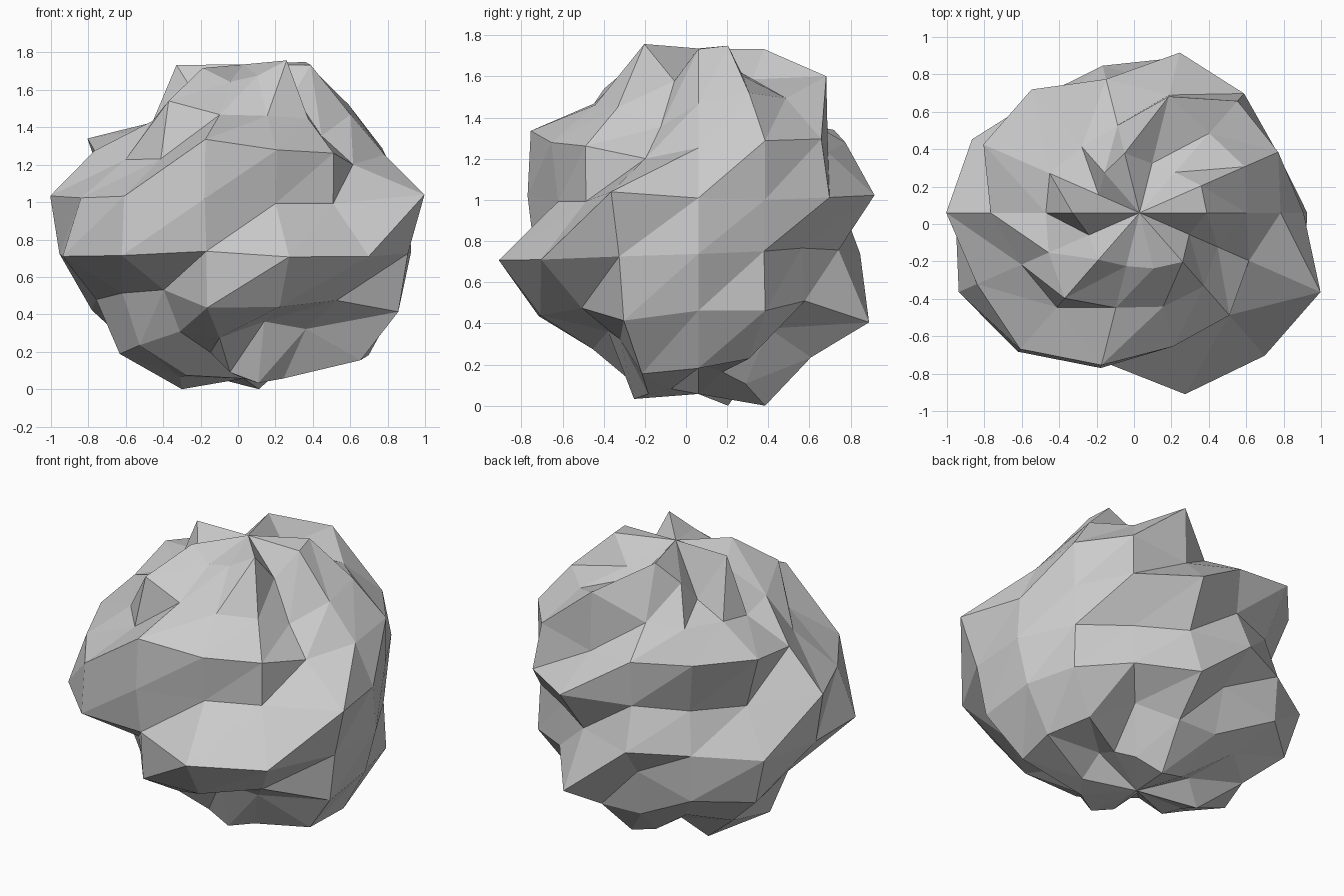
import bpy
import bmesh
from math import sin, cos, pi
from mathutils import Vector

SPOKES = 14
CENTRE = Vector((0.03, 0.06, 0.88))
STRETCH = Vector((1.0, 0.91, 0.87))

# Cross-sections of the boulder from top to bottom: reach in percent along
# each spoke, starting at +x and turning anticlockwise seen from above.
SECTIONS = {
    "crown":          (105, 107, 89, 87, 105, 88, 71, 105, 88, 103, 94, 98, 108, 86),
    "upper_shoulder": (89, 97, 93, 109, 82, 77, 83, 78, 84, 100, 89, 88, 86, 72),
    "lower_shoulder": (87, 95, 97, 82, 93, 107, 107, 92, 81, 82, 106, 93, 89, 75),
    "upper_belly":    (89, 83, 91, 98, 79, 80, 81, 105, 98, 104, 95, 78, 78, 109),
    "lower_belly":    (91, 82, 72, 78, 90, 88, 101, 100, 109, 106, 91, 111, 109, 99),
    "upper_base":     (95, 95, 84, 108, 78, 98, 104, 91, 83, 79, 101, 100, 92, 106),
    "lower_base":     (104, 97, 75, 96, 95, 93, 100, 103, 96, 85, 90, 77, 83, 108),
    "foot":           (82, 87, 94, 107, 102, 93, 107, 99, 98, 83, 96, 103, 100, 97),
}


def make_material(name, colour):
    material = bpy.data.materials.new(name)
    material.use_nodes = True
    material.diffuse_color = colour
    material.node_tree.nodes["Principled BSDF"].inputs["Base Color"].default_value = colour
    return material


def surface_point(tilt, turn, reach):
    """Point on the stretched ball, pushed in or out along its own direction."""
    direction = Vector((sin(tilt) * cos(turn), sin(tilt) * sin(turn), cos(tilt)))
    return CENTRE + direction * STRETCH * reach


def build_boulder(name, material):
    bm = bmesh.new()
    steps = len(SECTIONS) + 1

    # Poles and rings
    top = bm.verts.new(surface_point(0, 0, 0.99))
    bottom = bm.verts.new(surface_point(pi, 0, 0.94))
    rings = []
    for level, reaches in enumerate(SECTIONS.values(), start=1):
        rings.append([
            bm.verts.new(surface_point(pi * level / steps, 2 * pi * k / SPOKES, reach / 100))
            for k, reach in enumerate(reaches)
        ])

    # Facets: fans at the poles, slanted triangle pairs between the rings
    for k in range(SPOKES):
        n = (k + 1) % SPOKES
        bm.faces.new((top, rings[0][k], rings[0][n]))
        bm.faces.new((bottom, rings[-1][n], rings[-1][k]))
        for upper, lower in zip(rings, rings[1:]):
            bm.faces.new((upper[k], lower[k], upper[n]))
            bm.faces.new((upper[n], lower[k], lower[n]))

    # Rest the lowest corner on the ground
    lowest = min(v.co.z for v in bm.verts)
    bmesh.ops.translate(bm, verts=bm.verts, vec=(0, 0, -lowest))
    bmesh.ops.recalc_face_normals(bm, faces=bm.faces)

    mesh = bpy.data.meshes.new(name)
    bm.to_mesh(mesh)
    bm.free()
    mesh.materials.append(material)
    boulder = bpy.data.objects.new(name, mesh)
    bpy.context.collection.objects.link(boulder)
    return boulder


default_cube = bpy.data.objects.get("Cube")
if default_cube:
    bpy.data.objects.remove(default_cube, do_unlink=True)

stone_grey = make_material("stone_grey", (0.6, 0.6, 0.6, 1.0))
build_boulder("boulder", stone_grey)
